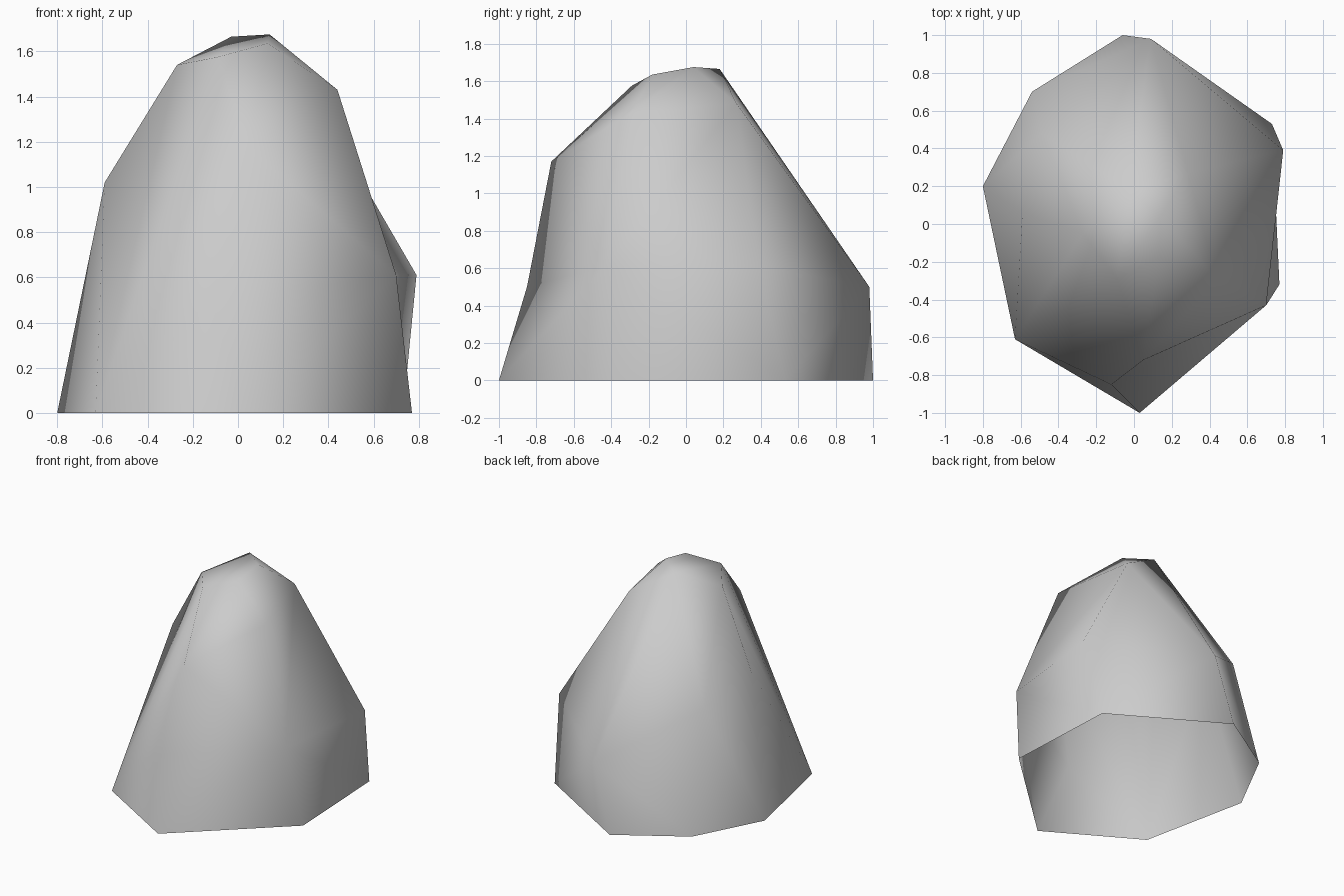
import bpy, bmesh

default = bpy.data.objects.get("Cube")
if default:
    bpy.data.objects.remove(default, do_unlink=True)

# Plain stone grey
stone = bpy.data.materials.new("stone_grey")
stone.use_nodes = True
grey = (0.6, 0.6, 0.6, 1)
stone.diffuse_color = grey
stone.node_tree.nodes["Principled BSDF"].inputs["Base Color"].default_value = grey

# Named corners of the dented flank
toe, heel, back_foot = (.03, -1, 0), (.77, -.32, 0), (.73, .53, 0)
nose, brow = (-.12, -.85, .5), (.05, -.72, 1.17)
hip, back_hip = (.7, -.43, .61), (.79, .39, .61)
peak, back_peak = (.44, -.29, 1.43), (.285, .27, 1.48)
flank = [toe, heel, back_foot, nose, brow, hip, back_hip, peak, back_peak]

# Remaining corners, from the ground to the crown
ground = [(-.06, 1, 0), (-.54, .7, 0), (-.8, .2, 0), (-.63, -.61, 0)]
upper = [(.09, .98, .5), (-.49, .48, .87), (-.59, .06, 1.02)]
crown = [(-.27, -.05, 1.54), (-.09, -.29, 1.575), (.13, -.18, 1.635), (.14, .04, 1.675), (-.03, .18, 1.665)]

# Wrap the corners in a chiselled shell
bm = bmesh.new()
corners = {bm.verts.new(c): c for c in flank + ground + upper + crown}
bmesh.ops.convex_hull(bm, input=bm.verts[:])

# Open the underside and clear the flank
cleared = [f for f in bm.faces
           if all(v.co.z < .001 for v in f.verts) or all(corners[v] in flank for v in f.verts)]
bmesh.ops.delete(bm, geom=cleared, context='FACES')

# Rebuild the flank as a dented fan around the hip
rim = [back_foot, back_hip, back_peak, peak, brow, nose, toe, heel, back_foot]
for a, b in zip(rim, rim[1:]):
    bm.faces.new([bm.verts.new(c) for c in (hip, a, b)])
bmesh.ops.remove_doubles(bm, verts=bm.verts[:], dist=.001)
bmesh.ops.recalc_face_normals(bm, faces=bm.faces[:])

# Soft, worn shading all over
for face in bm.faces:
    face.smooth = True

mesh = bpy.data.meshes.new("boulder")
bm.to_mesh(mesh)
bm.free()
mesh.materials.append(stone)
boulder = bpy.data.objects.new("boulder", mesh)
bpy.context.collection.objects.link(boulder)
